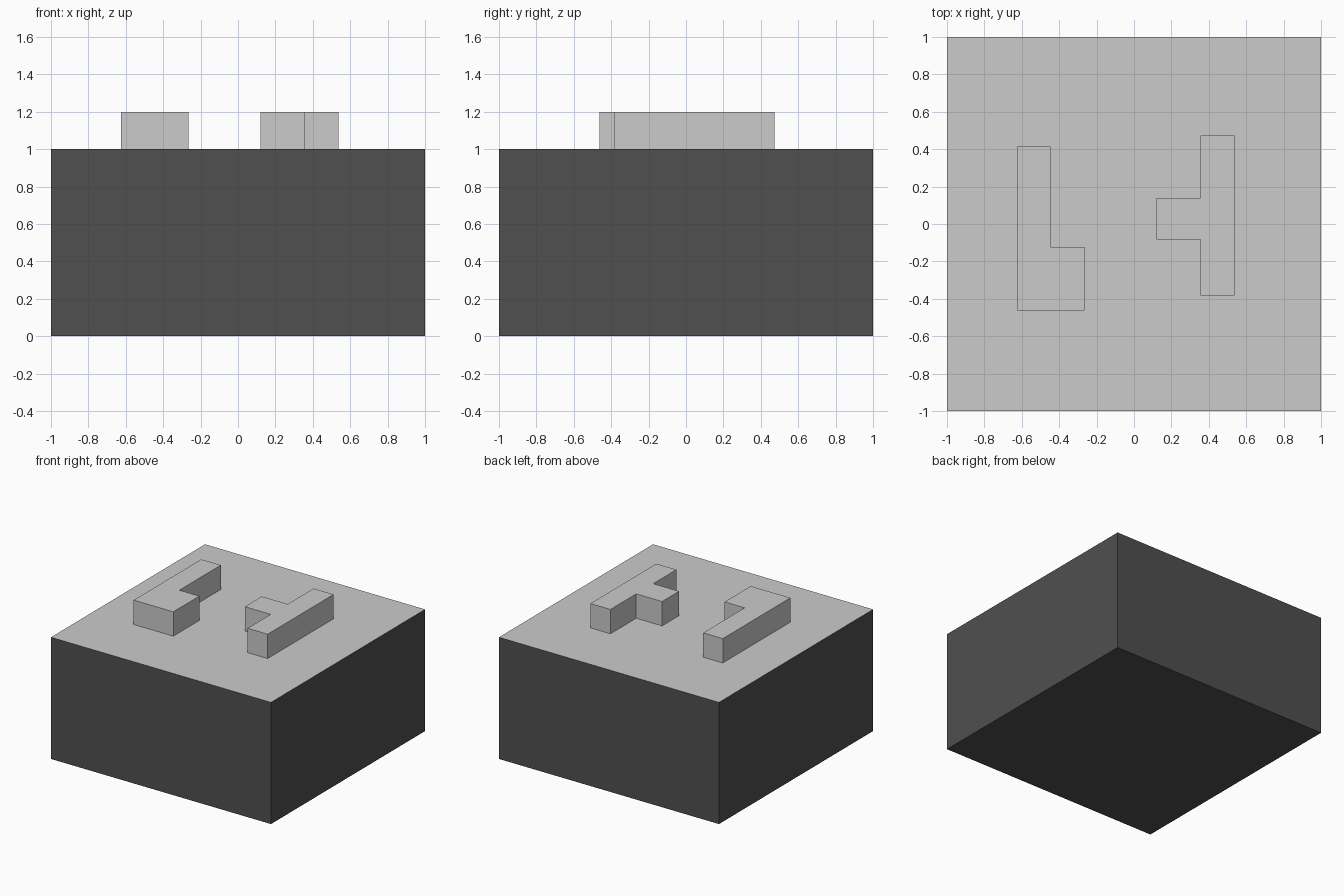
import bpy, bmesh

if "Cube" in bpy.data.objects:
    bpy.data.objects.remove(bpy.data.objects["Cube"])


def prism(name, outline, z0, z1):
    """Extrude a counter-clockwise XY outline from z0 to z1."""
    bm = bmesh.new()
    face = bm.faces.new([bm.verts.new((x, y, z0)) for x, y in outline])
    ext = bmesh.ops.extrude_face_region(bm, geom=[face], use_keep_orig=True)
    top = [v for v in ext["geom"] if isinstance(v, bmesh.types.BMVert)]
    bmesh.ops.translate(bm, verts=top, vec=(0, 0, z1 - z0))
    bmesh.ops.recalc_face_normals(bm, faces=bm.faces)
    mesh = bpy.data.meshes.new(name)
    bm.to_mesh(mesh)
    bm.free()
    obj = bpy.data.objects.new(name, mesh)
    bpy.context.collection.objects.link(obj)
    return obj


def material(name, value):
    mat = bpy.data.materials.new(name)
    mat.diffuse_color = (value, value, value, 1)
    mat.use_nodes = True
    mat.node_tree.nodes["Principled BSDF"].inputs["Base Color"].default_value = mat.diffuse_color
    return mat


# Base block: plain grey top, dark sides and underside
base = prism("base_block", [(-1, -1), (1, -1), (1, 1), (-1, 1)], 0, 1)
base.data.materials.append(material("plain_grey", 0.8))
base.data.materials.append(material("dark_grey", 0.08))
for poly in base.data.polygons:
    poly.material_index = 0 if poly.normal.z > 0.5 else 1

SINK = 0.01  # raised shapes are seated slightly into the block

# Raised L shape on the left
prism("raised_l_shape",
      [(-0.625, -0.462), (-0.265, -0.462), (-0.265, -0.123),
       (-0.447, -0.123), (-0.447, 0.415), (-0.625, 0.415)], 1 - SINK, 1.2)

# Raised T shape on the right
prism("raised_t_shape",
      [(0.355, -0.382), (0.537, -0.382), (0.537, 0.474), (0.355, 0.474),
       (0.355, 0.139), (0.12, 0.139), (0.12, -0.082), (0.355, -0.082)],
      1 - SINK, 1.2)
